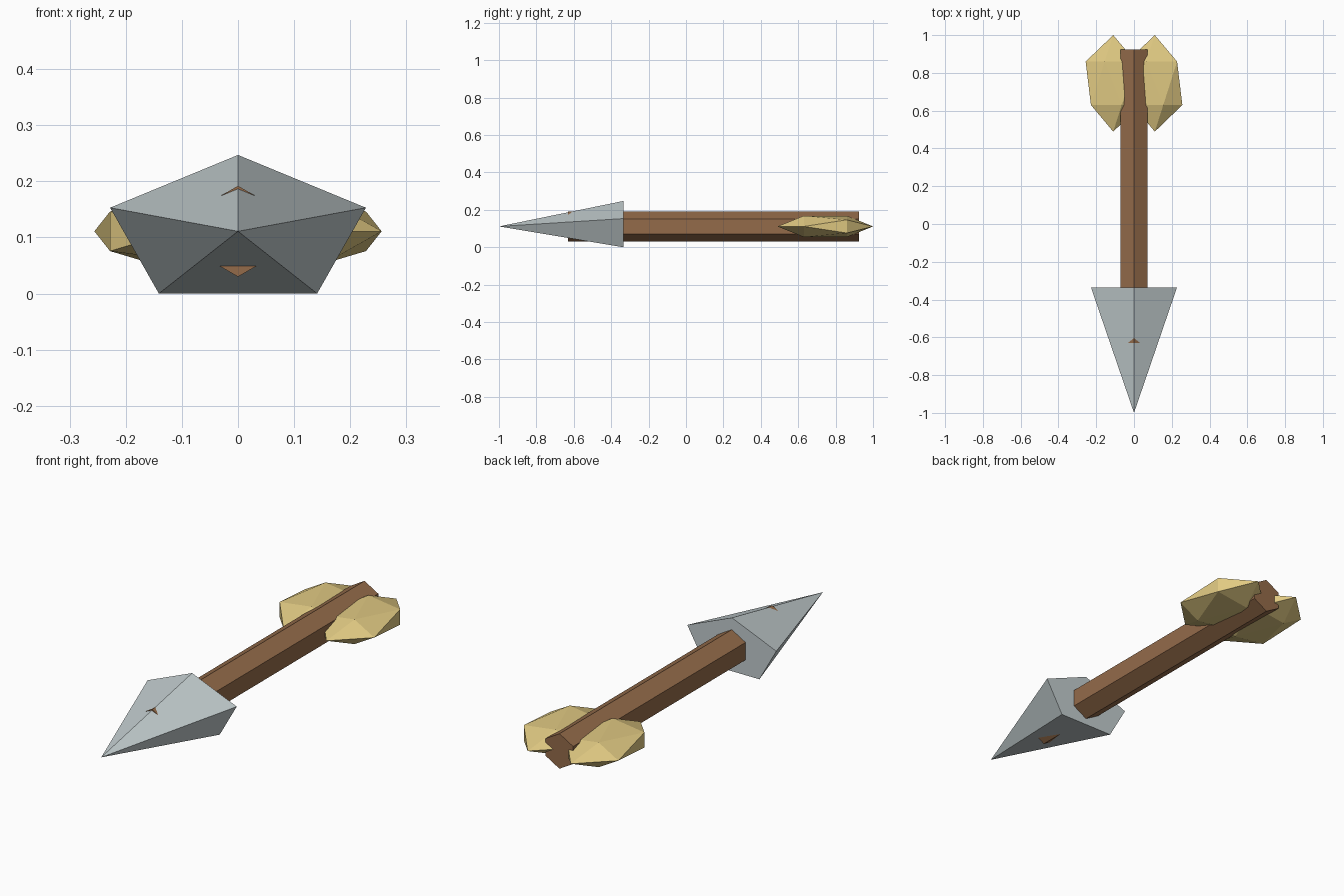
import bpy, bmesh, math
from mathutils import Matrix

if "Cube" in bpy.data.objects:
    bpy.data.objects.remove(bpy.data.objects["Cube"])

AXIS_Z = 0.111  # height of the arrow's centre line


def srgb(r, g, b):
    return [((c / 255 + 0.055) / 1.055) ** 2.4 for c in (r, g, b)] + [1.0]


def material(name, rgb):
    mat = bpy.data.materials.new(name)
    mat.diffuse_color = srgb(*rgb)
    mat.use_nodes = True
    mat.node_tree.nodes["Principled BSDF"].inputs["Base Color"].default_value = mat.diffuse_color
    return mat


def add_object(name, bm, mat):
    bmesh.ops.recalc_face_normals(bm, faces=bm.faces[:])
    mesh = bpy.data.meshes.new(name)
    bm.to_mesh(mesh)
    bm.free()
    mesh.materials.append(mat)
    obj = bpy.data.objects.new(name, mesh)
    bpy.context.collection.objects.link(obj)
    return obj


def ring(bm, count, radius, y, start, centre=(0, AXIS_Z), squash=(1, 1)):
    """Regular ring of vertices in a plane facing along y."""
    verts = []
    for i in range(count):
        a = math.radians(start) + i * math.tau / count
        verts.append(bm.verts.new((centre[0] + radius * squash[0] * math.cos(a), y,
                                   centre[1] + radius * squash[1] * math.sin(a))))
    return verts


def fan(bm, tip, loop):
    for i, v in enumerate(loop):
        bm.faces.new((tip, v, loop[(i + 1) % len(loop)]))


wood = material("brown wood", (148, 107, 74))
stone = material("grey stone", (194, 204, 206))
feather = material("straw feather", (224, 201, 130))

# Shaft: hexagonal rod with an edge on top
bm = bmesh.new()
front = ring(bm, 6, 0.081, -0.63, 90)
back = ring(bm, 6, 0.081, 0.925, 90)
bm.faces.new(front)
bm.faces.new(back)
for i in range(6):
    j = (i + 1) % 6
    bm.faces.new((front[i], front[j], back[j], back[i]))
add_object("shaft", bm, wood)

# Arrowhead: five-sided pyramid pointing forward
bm = bmesh.new()
base = [bm.verts.new((x, -0.335, z)) for x, z in
        ((0, 0.247), (-0.228, 0.153), (-0.141, 0), (0.141, 0), (0.228, 0.153))]
fan(bm, bm.verts.new((0, -1, AXIS_Z)), base)
bm.faces.new(base)
add_object("arrowhead", bm, stone)

# Feathers: stretched twenty-sided solids with their poles along the shaft
for side, x in (("left", -0.11), ("right", 0.11)):
    bm = bmesh.new()
    near = ring(bm, 5, 1, 0.63, 0, (x, AXIS_Z), (0.146, 0.06))
    far = ring(bm, 5, 1, 0.86, 36, (x, AXIS_Z), (0.146, 0.06))
    fan(bm, bm.verts.new((x, 0.489, AXIS_Z)), near)
    fan(bm, bm.verts.new((x, 1.0, AXIS_Z)), far)
    for i in range(5):
        j = (i + 1) % 5
        bm.faces.new((near[i], near[j], far[i]))
        bm.faces.new((far[i], near[j], far[j]))
    add_object(side + "_feather", bm, feather)
